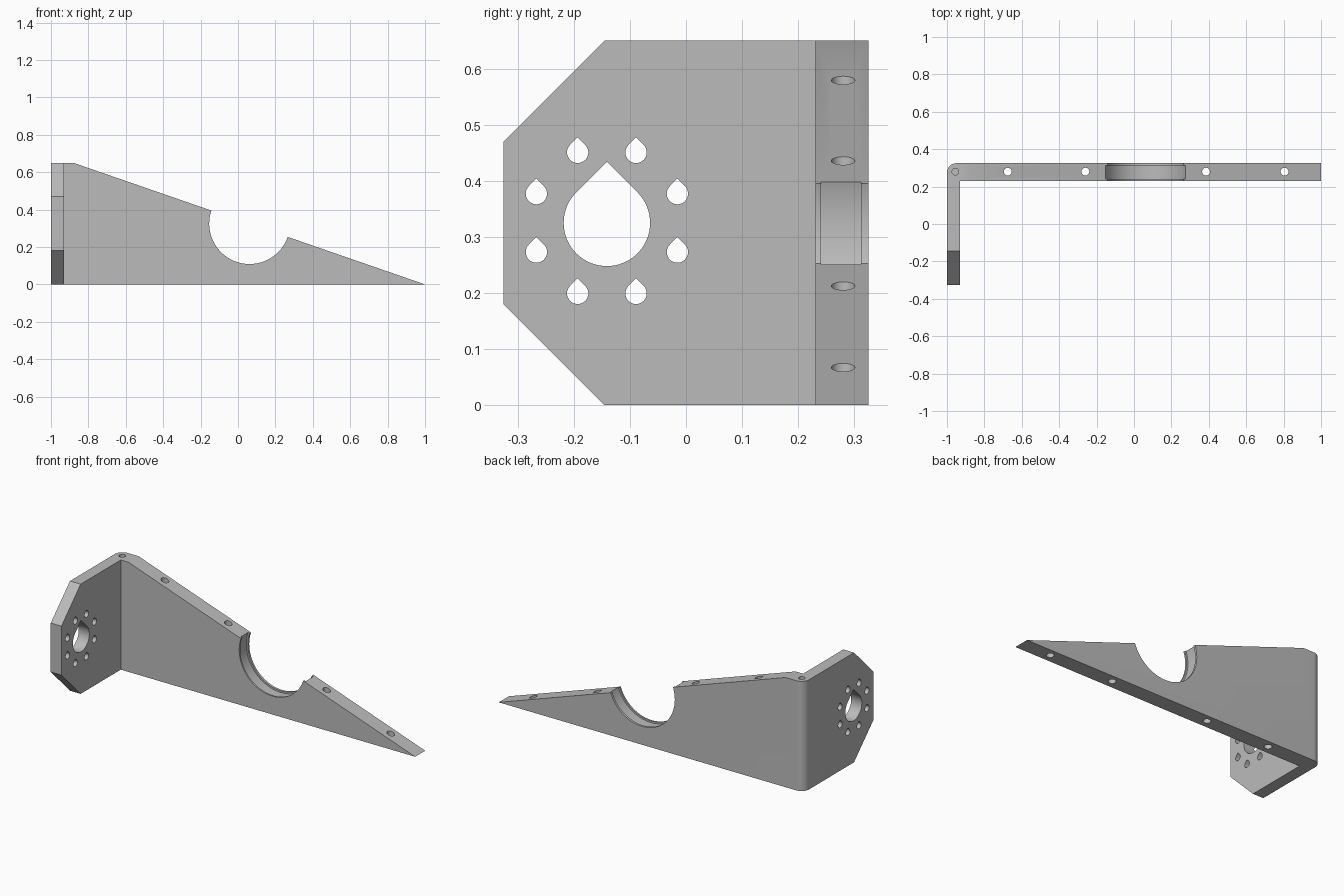
import bpy
import bmesh
from math import cos, sin, pi, radians
from mathutils import Vector

if "Cube" in bpy.data.objects:
    bpy.data.objects.remove(bpy.data.objects["Cube"], do_unlink=True)

PLATE_Y, BACK, ARM_X, HEIGHT = 0.231, 0.325, -0.93, 0.65

metal = bpy.data.materials.new("plain grey")
grey = (0.5, 0.5, 0.5, 1)
metal.diffuse_color = grey
metal.use_nodes = True
metal.node_tree.nodes["Principled BSDF"].inputs["Base Color"].default_value = grey


def prism(name, points, axis, lo, hi):
    """Extrude a 2D outline along an axis; outline uses the other two axes in order."""
    def place(p, t):
        co = list(p)
        co.insert("xyz".index(axis), t)
        return co
    bm = bmesh.new()
    face = bm.faces.new([bm.verts.new(place(p, lo)) for p in points])
    new = bmesh.ops.extrude_face_region(bm, geom=[face])["geom"]
    shift = Vector(place((0, 0), hi - lo))
    bmesh.ops.translate(bm, vec=shift, verts=[v for v in new if isinstance(v, bmesh.types.BMVert)])
    bmesh.ops.recalc_face_normals(bm, faces=bm.faces)
    mesh = bpy.data.meshes.new(name)
    bm.to_mesh(mesh)
    bm.free()
    mesh.materials.append(metal)
    obj = bpy.data.objects.new(name, mesh)
    bpy.context.collection.objects.link(obj)
    return obj


def arc(cx, cy, r, start=0, end=360, n=32):
    steps = n if end - start == 360 else n + 1
    angles = [radians(start + (end - start) * i / n) for i in range(steps)]
    return [(cx + r * cos(a), cy + r * sin(a)) for a in angles]


def teardrop(cy, cz, r, n):
    # round below, 45 degree roof above
    return arc(cy, cz, r, 135, 405, n) + [(cy, cz + r * 2 ** 0.5)]


# L-shaped body with a rounded outer corner
corner = arc(-0.95, BACK - 0.05, 0.05, 90, 180, 12)
outline = [(1, BACK)] + corner + [(-1, -BACK), (ARM_X, -BACK), (ARM_X, PLATE_Y), (1, PLATE_Y)]
bracket = prism("bracket", outline, "z", 0, HEIGHT)

cutters = []


def cut(*args):
    cutters.append(prism("cutter", *args))


# sloping top edge of the long plate
slope = HEIGHT / 1.88
cut([(-0.98, slope * 1.98), (1.1, -slope * 0.1), (1.1, 0.8), (-0.98, 0.8)], "y", 0.1, 0.5)

# clipped corners of the short arm
for side in (-1, 1):
    tri = [(-0.105, 0.365), (-0.365, 0.105), (-0.365, 0.365)]
    cut([(y, HEIGHT / 2 + side * z) for y, z in tri], "x", -1.1, -0.85)

# bore with a wider groove between two lips
cut(arc(0.062, 0.325, 0.216, n=96), "y", 0.1, 0.5)
cut(arc(0.062, 0.325, 0.226, n=96), "y", 0.241, 0.312)

# vertical screw holes and the blind corner hole
for x in (-0.675, -0.26, 0.385, 0.805):
    cut(arc(x, 0.28, 0.021), "z", -0.1, 0.8)
cut(arc(-0.955, 0.28, 0.018), "z", 0.4, 0.8)

# teardrop centre opening and its ring of eight holes
cut(teardrop(-0.141, 0.325, 0.077, 48), "x", -1.1, -0.85)
for i in range(8):
    a = pi / 8 + i * pi / 4
    cut(teardrop(-0.141 + 0.136 * cos(a), 0.325 + 0.136 * sin(a), 0.019, 24), "x", -1.1, -0.85)

# carve the body and discard the cutters
for c in cutters:
    c.hide_render = True
    mod = bracket.modifiers.new("cut", "BOOLEAN")
    mod.operation, mod.solver, mod.object = "DIFFERENCE", "EXACT", c
bpy.context.view_layer.update()
graph = bpy.context.evaluated_depsgraph_get()
carved = bpy.data.meshes.new_from_object(bracket.evaluated_get(graph))
bracket.modifiers.clear()
bracket.data = carved
for c in cutters:
    bpy.data.objects.remove(c, do_unlink=True)

bpy.ops.object.select_all(action="DESELECT")
bracket.select_set(True)
bpy.context.view_layer.objects.active = bracket
bpy.ops.object.shade_smooth_by_angle(angle=radians(30))
